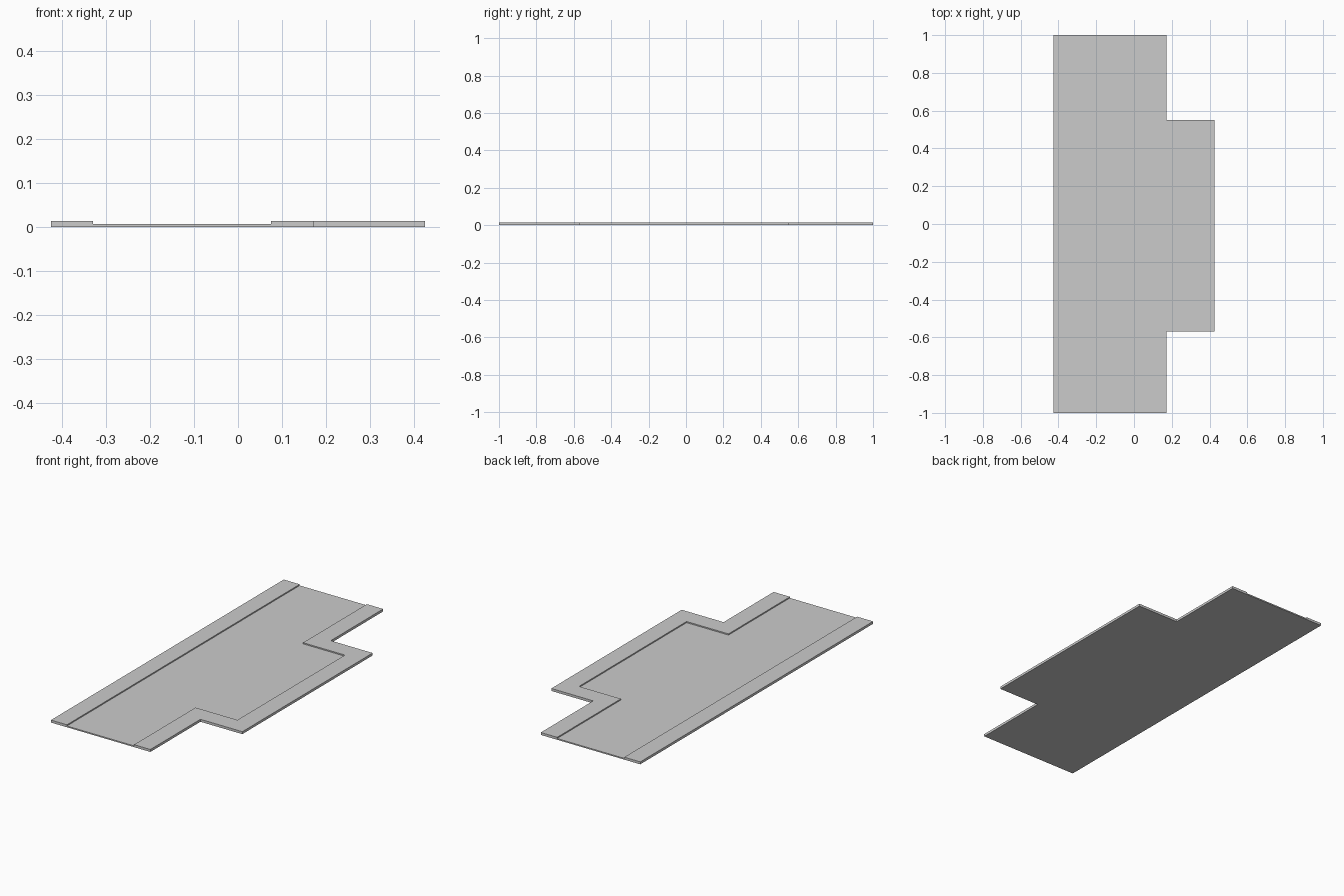
import bpy
import bmesh

if "Cube" in bpy.data.objects:
    bpy.data.objects.remove(bpy.data.objects["Cube"])

ROAD_Z, KERB_Z = 0.007, 0.0135
X_OUT, X_SIDE, W = 0.425, 0.173, 0.098   # half width, main right edge, pavement width
BAY_Y0, BAY_Y1 = -0.57, 0.55             # lay-by extent along the road


def prism(name, outline, height):
    """Extrude a flat counter-clockwise outline up from z = 0."""
    bm = bmesh.new()
    base = bm.faces.new([bm.verts.new((x, y, 0)) for x, y in outline])
    top = bmesh.ops.extrude_face_region(bm, geom=[base], use_keep_orig=True)["geom"]
    verts = [v for v in top if isinstance(v, bmesh.types.BMVert)]
    bmesh.ops.translate(bm, verts=verts, vec=(0, 0, height))
    bmesh.ops.recalc_face_normals(bm, faces=bm.faces)
    mesh = bpy.data.meshes.new(name)
    bm.to_mesh(mesh)
    bm.free()
    obj = bpy.data.objects.new(name, mesh)
    bpy.context.collection.objects.link(obj)
    return obj


def bay_line(inset):
    """Stepped right-hand line from front to back, moved inward by inset."""
    x0, x1 = X_SIDE - inset, X_OUT - inset
    y0, y1 = BAY_Y0 + inset, BAY_Y1 - inset
    return [(x0, -1), (x0, y0), (x1, y0), (x1, y1), (x0, y1), (x0, 1)]


left_in = -X_OUT + W - 0.002
outer, inner = bay_line(0), bay_line(W)

# straight pavement on the left
prism("left_pavement", [(-X_OUT, -1), (left_in, -1), (left_in, 1), (-X_OUT, 1)], KERB_Z)
# pavement wrapping round the lay-by on the right
prism("right_pavement", outer + inner[::-1], KERB_Z)
# lower road surface with its lay-by
prism("road", [(left_in, -1)] + inner + [(left_in, 1)], ROAD_Z)
